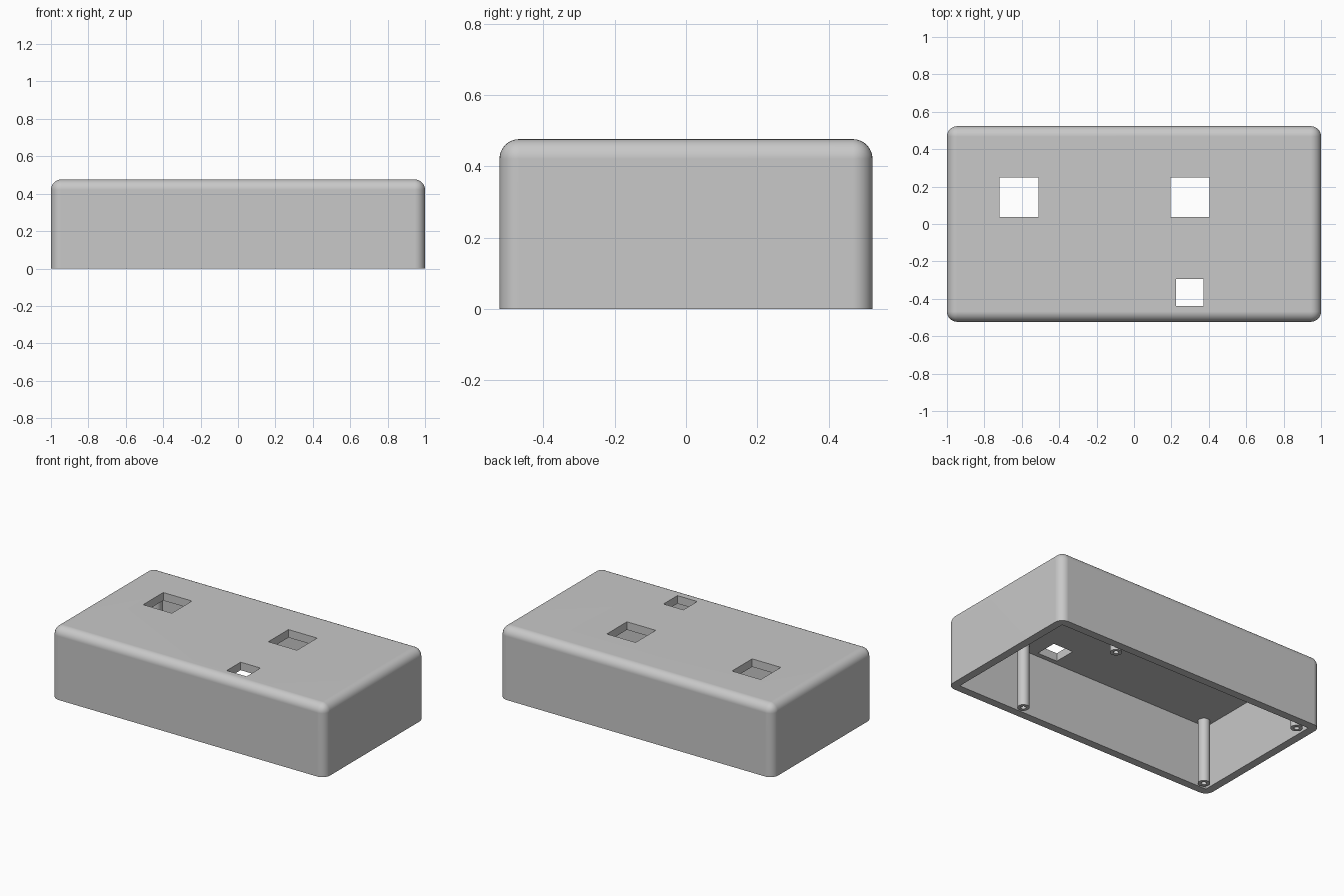
import bpy
import bmesh
from math import radians
from mathutils import Matrix, Vector

if "Cube" in bpy.data.objects:
    bpy.data.objects.remove(bpy.data.objects["Cube"], do_unlink=True)

LENGTH, DEPTH, HEIGHT = 2.0, 1.046, 0.476
WALL, ROUND = 0.053, 0.055

grey = bpy.data.materials.new("light grey plastic")
grey.use_nodes = True
colour = (0.58, 0.58, 0.58, 1)
grey.diffuse_color = colour
grey.node_tree.nodes["Principled BSDF"].inputs["Base Color"].default_value = colour


def add_object(name, bm):
    bmesh.ops.recalc_face_normals(bm, faces=bm.faces)
    mesh = bpy.data.meshes.new(name)
    bm.to_mesh(mesh)
    bm.free()
    mesh.materials.append(grey)
    obj = bpy.data.objects.new(name, mesh)
    bpy.context.collection.objects.link(obj)
    return obj


def box_mesh(low, high):
    low, high = Vector(low), Vector(high)
    bm = bmesh.new()
    bmesh.ops.create_cube(bm, size=1)
    bmesh.ops.scale(bm, vec=high - low, verts=bm.verts)
    bmesh.ops.translate(bm, vec=(low + high) / 2, verts=bm.verts)
    return bm


def activate(obj):
    bpy.ops.object.select_all(action="DESELECT")
    obj.select_set(True)
    bpy.context.view_layer.objects.active = obj


def cut(obj, low, high):
    cutter = add_object("cutter", box_mesh(low, high))
    cutter.hide_render = True
    mod = obj.modifiers.new("cut", "BOOLEAN")
    mod.operation, mod.solver, mod.object = "DIFFERENCE", "EXACT", cutter
    activate(obj)
    bpy.ops.object.modifier_apply(modifier=mod.name)
    bpy.data.objects.remove(cutter, do_unlink=True)


def smooth(obj):
    activate(obj)
    bpy.ops.object.shade_smooth_by_angle(angle=radians(30))


# Outer shell: every edge rounded except around the open bottom
x, y = LENGTH / 2, DEPTH / 2
bm = box_mesh((-x, -y, 0), (x, y, HEIGHT))
edges = [e for e in bm.edges if any(v.co.z > HEIGHT / 2 for v in e.verts)]
bmesh.ops.bevel(bm, geom=edges, offset=ROUND, segments=8, profile=0.5,
                affect="EDGES", clamp_overlap=True)
case = add_object("case_shell", bm)

# Hollow inside
cut(case, (WALL - x, WALL - y, -0.1), (x - WALL, y - WALL, HEIGHT - WALL))

# Square openings in the top: centre x, centre y, size
for cx, cy, size in ((-0.615, 0.143, 0.21), (0.3, 0.143, 0.21), (0.298, -0.367, 0.145)):
    h = size / 2
    cut(case, (cx - h, cy - h, HEIGHT - 2 * WALL), (cx + h, cy + h, HEIGHT + 0.1))
smooth(case)
weighted = case.modifiers.new("flat face normals", "WEIGHTED_NORMAL")
weighted.keep_sharp = True


# Screw posts hanging from the ceiling, each with a blind hole
def screw_post(name, px, py):
    length = HEIGHT - WALL + 0.01
    bm = bmesh.new()
    bmesh.ops.create_cone(bm, cap_ends=True, segments=32, radius1=0.036, radius2=0.036,
                          depth=length, matrix=Matrix.Translation((px, py, length / 2)))
    bm.normal_update()
    bottom = min(bm.faces, key=lambda f: f.calc_center_median().z)
    bmesh.ops.inset_individual(bm, faces=[bottom], thickness=0.02)
    hole = bmesh.ops.extrude_discrete_faces(bm, faces=[bottom])["faces"][0]
    bmesh.ops.translate(bm, vec=(0, 0, 0.36), verts=hole.verts)
    smooth(add_object(name, bm))


for side, px in (("right", -0.895), ("left", 0.495)):
    for end, py in (("front", -0.425), ("back", 0.425)):
        screw_post(f"{end}_{side}_screw_post", px, py)
